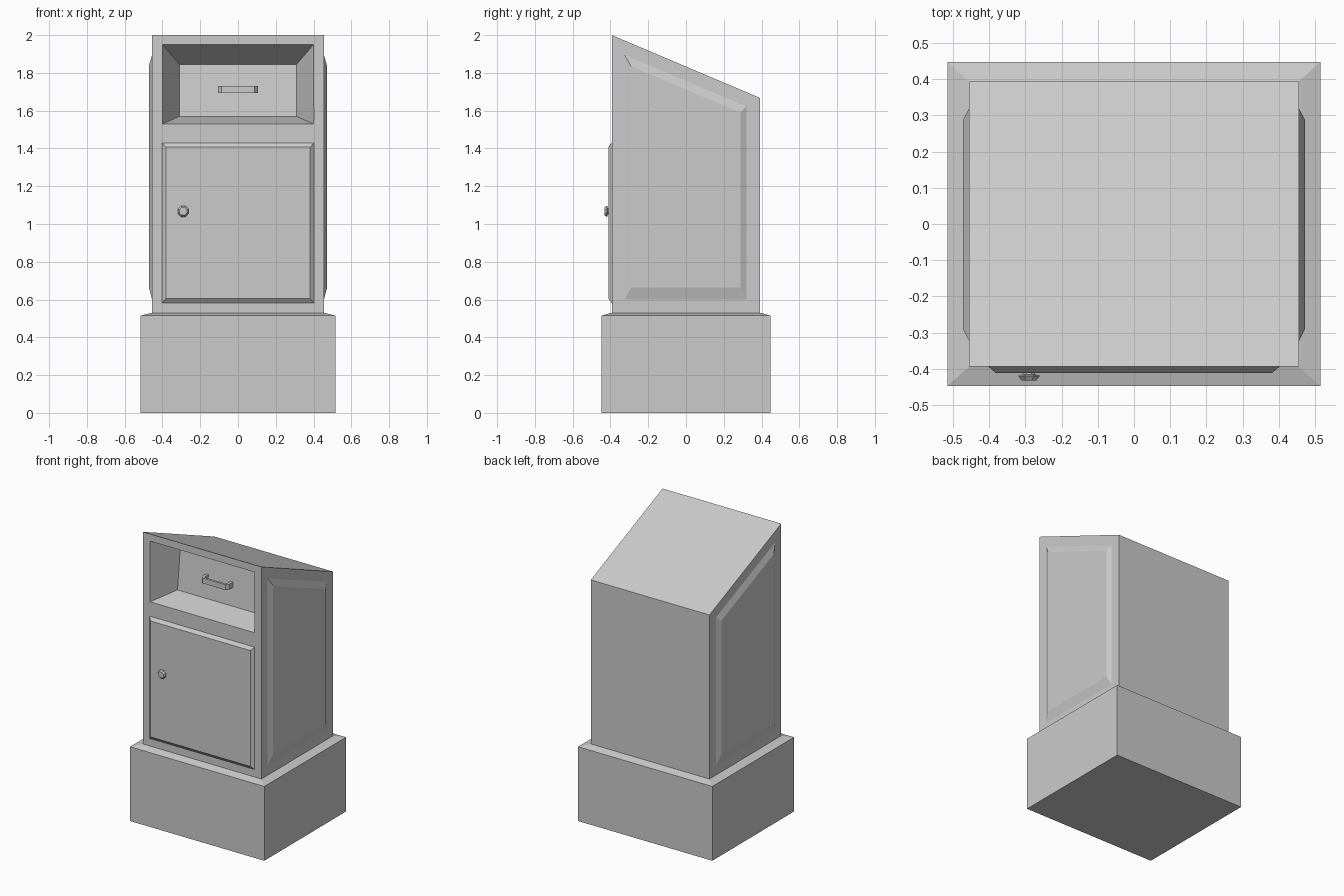
import bpy, bmesh
from math import cos, sin, pi

if "Cube" in bpy.data.objects:
    bpy.data.objects.remove(bpy.data.objects["Cube"])


def loft(name, loops):
    """Join matching point loops with side faces and cap both ends."""
    bm = bmesh.new()
    rings = [[bm.verts.new(p) for p in loop] for loop in loops]
    n = len(rings[0])
    for a, b in zip(rings, rings[1:]):
        for i in range(n):
            j = (i + 1) % n
            bm.faces.new((a[i], a[j], b[j], b[i]))
    bm.faces.new(rings[0][::-1])
    bm.faces.new(rings[-1])
    bmesh.ops.recalc_face_normals(bm, faces=bm.faces)
    mesh = bpy.data.meshes.new(name)
    bm.to_mesh(mesh)
    bm.free()
    obj = bpy.data.objects.new(name, mesh)
    bpy.context.collection.objects.link(obj)
    return obj


def rect_xy(x, y, z):
    return [(-x, -y, z), (x, -y, z), (x, y, z), (-x, y, z)]


def rect_xz(x, z0, z1, y0, y1):
    return [(-x, y0, z0), (x, y0, z0), (x, y1, z1), (-x, y1, z1)]


def ring_xz(cx, cz, r, y, n=8):
    return [(cx + r * cos(2 * pi * (i + .5) / n), y,
             cz + r * sin(2 * pi * (i + .5) / n)) for i in range(n)]


FRONT = -0.393

# Plinth with a shallow sloped top edge
loft("plinth", [rect_xy(.515, .447, 0), rect_xy(.515, .447, .515),
                rect_xy(.455, .394, .53)])

# Cabinet body with sloped roof
side = [(FRONT, .525), (-FRONT, .525), (-FRONT, 1.667), (FRONT, 2.0)]
body = loft("cabinet_body", [[(x, y, z) for y, z in side] for x in (-.455, .455)])

# Tapered drawer recess, its back wall leaning slightly; start just outside the front
def recess_ring(t):
    outer = rect_xz(.40, 1.53, 1.95, FRONT, FRONT)
    inner = rect_xz(.31, 1.57, 1.845, -.22, -.19)
    return [[a + (b - a) * t for a, b in zip(p, q)] for p, q in zip(outer, inner)]

cutter = loft("recess_cutter", [recess_ring(-.1), recess_ring(1)])
cutter.hide_render = True
cut = body.modifiers.new("recess", 'BOOLEAN')
cut.operation = 'DIFFERENCE'
cut.solver = 'EXACT'
cut.object = cutter
bpy.context.view_layer.objects.active = body
bpy.ops.object.modifier_apply(modifier=cut.name)
bpy.data.objects.remove(cutter)

# Raised door with chamfered edge
loft("door", [rect_xz(.403, .582, 1.43, FRONT, FRONT),
              rect_xz(.382, .605, 1.408, -.411, -.411)])

# Door knob: stem and flared head
loft("door_knob", [ring_xz(-.29, 1.067, r, y) for r, y in
                   ((.018, -.408), (.018, -.416), (.031, -.417),
                    (.031, -.421), (.022, -.432))])

# Raised side panels following the roof slope
outer = [(-.325, .60), (.32, .60), (.32, 1.622), (-.325, 1.895)]
inner = [(-.29, .665), (.288, .665), (.288, 1.59), (-.29, 1.835)]
for label, s in (("right", 1), ("left", -1)):
    loft("side_panel_" + label, [[(s * x, y, z) for y, z in loop]
                                 for x, loop in ((.455, outer), (.472, inner))])

# Drawer handle: U-shaped bar with angled corners
half = [(.105, -.195), (.105, -.245), (.088, -.265)]
back = [(.078, -.250), (.085, -.240), (.085, -.195)]
right = half[::-1] and half
profile = [(-x, y) for x, y in half] + [(x, y) for x, y in half[::-1]]
profile += [(x, y) for x, y in back[::-1]] + [(-x, y) for x, y in back]
loft("drawer_handle", [[(x, y, z) for x, y in profile] for z in (1.693, 1.73)])
